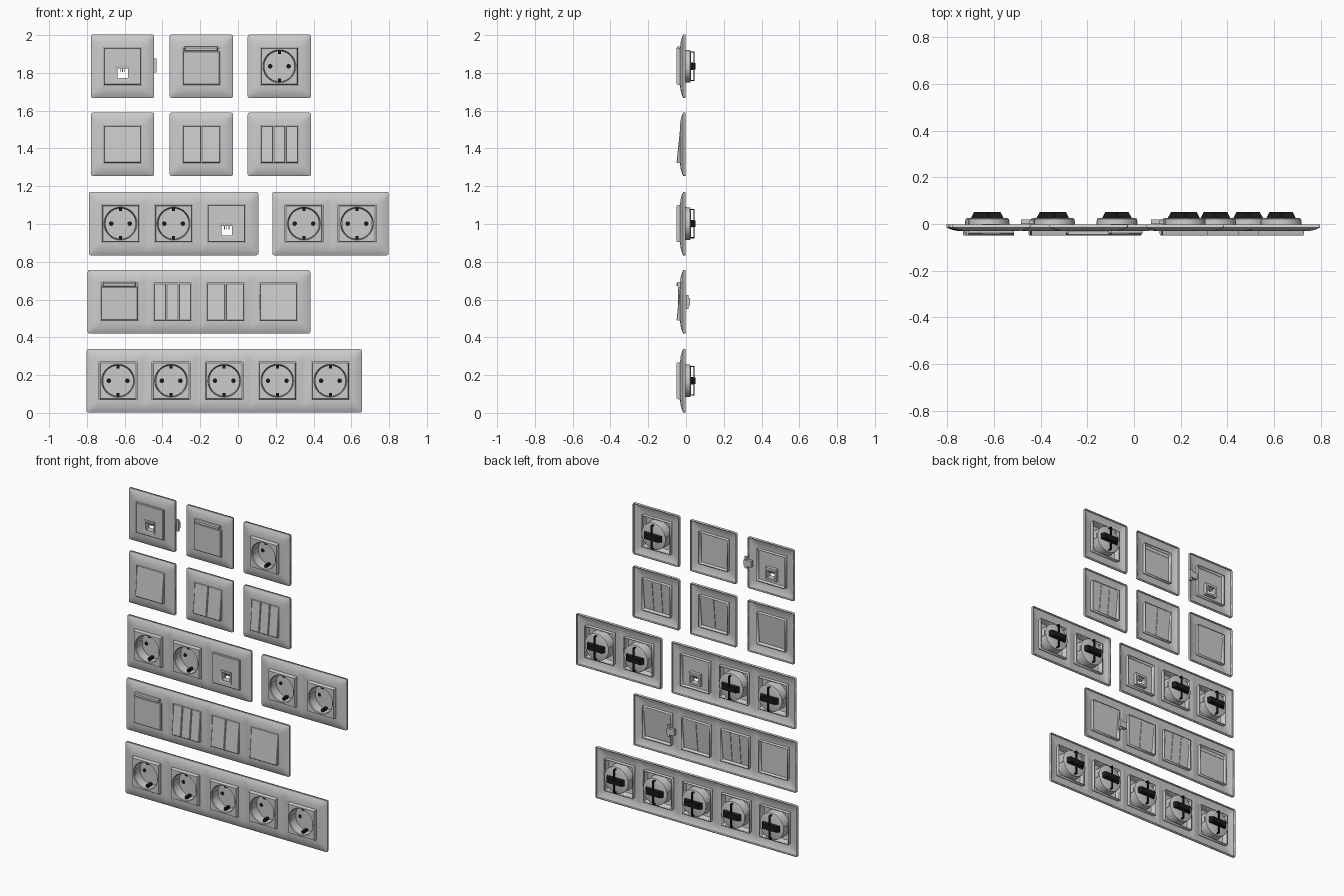
import bpy, bmesh
from math import sin, cos, pi

if "Cube" in bpy.data.objects:
    bpy.data.objects.remove(bpy.data.objects["Cube"])

black = bpy.data.materials.new("black_contact")
black.diffuse_color = (0.01, 0.01, 0.01, 1)
black.use_nodes = True
black.node_tree.nodes["Principled BSDF"].inputs["Base Color"].default_value = black.diffuse_color


def finish(bm, name, mat=None, fix=True):
    if fix:
        bmesh.ops.recalc_face_normals(bm, faces=bm.faces)
    me = bpy.data.meshes.new(name)
    bm.to_mesh(me)
    bm.free()
    ob = bpy.data.objects.new(name, me)
    bpy.context.collection.objects.link(ob)
    if mat:
        me.materials.append(mat)
    return ob


def loft(name, rings, loc, mat=None, loop=False):
    """Skin equal-length rings; cap the ends, or join last to first."""
    bm = bmesh.new()
    vs = [[bm.verts.new((p[0] + loc[0], p[1], p[2] + loc[1])) for p in r] for r in rings]
    n = len(rings[0])
    pairs = list(zip(vs, vs[1:])) + ([(vs[-1], vs[0])] if loop else [])
    for a, b in pairs:
        for i in range(n):
            j = (i + 1) % n
            bm.faces.new((a[i], a[j], b[j], b[i]))
    if not loop:
        bm.faces.new(vs[0])
        bm.faces.new(vs[-1])
    return finish(bm, name, mat)


def rect(x0, x1, z0, z1, y):
    return [(x0, y, z0), (x1, y, z0), (x1, y, z1), (x0, y, z1)]


def circle(r, y, n=48):
    return [(r * cos(2 * pi * i / n), y, r * sin(2 * pi * i / n)) for i in range(n)]


def square(h, y, n=48):
    return [(h * x / max(abs(x), abs(z)), y, h * z / max(abs(x), abs(z)))
            for x, _, z in circle(1, 0, n)]


def box(name, x0, x1, y0, y1, z0, z1, loc, mat=None):
    return loft(name, [rect(x0, x1, z0, z1, y0), rect(x0, x1, z0, z1, y1)], loc, mat)


# Cover frame: domed shell with one square opening per gang
DOME = {0.1: 0.031, 0.12: 0.030, 0.14: 0.026, 0.155: 0.021, 0.1675: 0.015}
STEPS = sorted(DOME)


def depth(d):
    for a, b in zip(STEPS, STEPS[1:]):
        if d <= b + 1e-5:
            return DOME[a] + (DOME[b] - DOME[a]) * (d - a) / (b - a)
    return DOME[STEPS[-1]]


def cover_frame(centres, z):
    xs = set()
    for c in centres:
        xs |= {round(c + s * t, 4) for s in (-1, 1) for t in STEPS[:3]}
    for t in STEPS[3:]:
        xs |= {round(centres[0] - t, 4), round(centres[-1] + t, 4)}
    xs = sorted(xs)
    zs = [-t for t in reversed(STEPS)] + STEPS
    bm = bmesh.new()
    grid = [[bm.verts.new((x, -depth(max(abs(h), min(abs(x - c) for c in centres))), z + h))
             for h in zs] for x in xs]
    for i in range(len(xs) - 1):
        mid = (xs[i] + xs[i + 1]) / 2
        for j in range(len(zs) - 1):
            hole = abs(zs[j] + zs[j + 1]) < 0.01 and min(abs(mid - c) for c in centres) < 0.05
            if not hole:
                bm.faces.new((grid[i][j], grid[i + 1][j], grid[i + 1][j + 1], grid[i][j + 1]))
    corners = [grid[a][b] for a in (0, -1) for b in (0, -1)]
    bmesh.ops.bevel(bm, geom=corners, offset=0.009, segments=3, profile=0.5, affect='VERTICES')
    rim = [e for e in bm.edges if e.is_boundary]
    new = bmesh.ops.extrude_edge_only(bm, edges=rim)["geom"]
    for v in new:
        if isinstance(v, bmesh.types.BMVert):
            v.co.y = -0.002
    ob = finish(bm, "cover_frame", fix=False)
    m = ob.modifiers.new("shell", 'SOLIDIFY')
    m.thickness = 0.006
    m.offset = -1


# Power socket: square face, round cup, pin holes, earth strap and rear terminal block
def socket(loc):
    loft("socket_body", [
        circle(0.076, 0.026), circle(0.086, 0.022), circle(0.0885, -0.035),
        square(0.09, -0.032), square(0.098, -0.010), square(0.098, -0.043),
        square(0.094, -0.050), circle(0.0875, -0.050), circle(0.084, -0.046),
        circle(0.081, 0.012)], loc)
    for s in (-1, 1):
        loft("pin_hole", [circle(0.012, 0.013, 16), circle(0.012, 0.0105, 16)],
             (loc[0] + s * 0.049, loc[1]), black)
        za, zb = sorted((s * 0.066, s * 0.083))
        box("earth_clip", -0.008, 0.008, -0.03, 0.014, za, zb, loc, black)
        za, zb = sorted((s * 0.015, s * 0.078))
        box("earth_strap", -0.005, 0.005, 0.040, 0.046, za, zb, loc, black)
        za, zb = sorted((s * 0.072, s * 0.078))
        box("strap_leg", -0.005, 0.005, 0.015, 0.046, za, zb, loc, black)
        xa, xb = sorted((s * 0.078, s * 0.088))
        box("guide_rib", xa, xb, -0.042, 0.014, -0.016, 0.016, loc)
    loft("terminal_block", [rect(-0.064, 0.064, -0.02, 0.02, 0.024),
                            rect(-0.050, 0.050, -0.017, 0.017, 0.051)], loc, black)


# Rocker switch with 1 to 3 tilted keys
def rocker(loc, n):
    w = 0.196 / n
    for i in range(n):
        x0 = -0.098 + i * w + (0.0015 if i else 0)
        x1 = -0.098 + (i + 1) * w - (0.0015 if i < n - 1 else 0)

        def tilt(inset, off):
            h = 0.098 - inset
            return [(x, off - 0.040 + 0.01 * z / 0.098, z) for x, _, z in
                    rect(x0 + inset, x1 - inset, -h, h, 0)]
        loft("rocker_key", [tilt(0.006, 0.006), tilt(0, 0.022), tilt(0, 0.003),
                            tilt(0.003, 0)][1:], loc)


# Key card holder: flat panel with a hood over the slot
def card(loc):
    loft("card_panel", [rect(-0.098, 0.098, -0.098, 0.078, -0.022),
                        rect(-0.098, 0.098, -0.098, 0.078, -0.039),
                        rect(-0.094, 0.094, -0.094, 0.075, -0.042)], loc)
    box("card_slot_back", -0.098, 0.098, -0.030, -0.020, 0.076, 0.098, loc)
    loft("card_hood", [rect(-0.088, 0.088, 0.082, 0.104, -0.028),
                       rect(-0.088, 0.088, 0.082, 0.104, -0.044),
                       rect(-0.084, 0.084, 0.084, 0.098, -0.049)], loc)


# Data outlet: panel with an open port, a port sleeve and contacts
def jack(loc):
    hole = (-0.040, 0.040, -0.074, 0.004)
    inner = (-0.028, 0.028, -0.062, -0.012)
    p, q = (-0.098, 0.098) * 2, (-0.095, 0.095) * 2
    loft("data_panel", [rect(*p, -0.022), rect(*p, -0.038), rect(*q, -0.041),
                        rect(*hole, -0.041), rect(*hole, -0.022)], loc, loop=True)
    loft("port_sleeve", [rect(*hole, 0.0), rect(*hole, -0.044),
                         rect(*inner, -0.040), rect(*inner, 0.0)], loc, loop=True)
    for x in (-0.012, 0, 0.012):
        box("port_contact", x - 0.002, x + 0.002, -0.034, -0.004, -0.030, -0.011, loc)


MAKE = {"S": socket, "C": card, "J": jack, "1": lambda l: rocker(l, 1),
        "2": lambda l: rocker(l, 2), "3": lambda l: rocker(l, 3)}

# Wall layout: first gang x, height z, inserts left to right
PITCH = 0.281
for x, z, kinds in [(-0.611, 1.835, "J"), (-0.194, 1.835, "C"), (0.219, 1.835, "S"),
                    (-0.611, 1.422, "1"), (-0.194, 1.422, "2"), (0.219, 1.422, "3"),
                    (-0.622, 1.002, "SSJ"), (0.349, 1.002, "SS"),
                    (-0.628, 0.588, "C321"), (-0.635, 0.170, "SSSSS")]:
    centres = [x + i * PITCH for i in range(len(kinds))]
    cover_frame(centres, z)
    for c, k in zip(centres, kinds):
        MAKE[k]((c, z))

# Two small rear connectors
for loc in ((-0.458, 1.838), (0.100, 0.588)):
    box("connector_body", -0.027, 0.027, 0.0, 0.020, -0.020, 0.020, loc)
    box("connector_tab", 0.008, 0.027, 0.0, 0.014, -0.037, 0.037, loc)

bpy.ops.object.select_all(action='SELECT')
bpy.context.view_layer.objects.active = bpy.context.selected_objects[0]
bpy.ops.object.shade_smooth_by_angle(angle=0.6)
